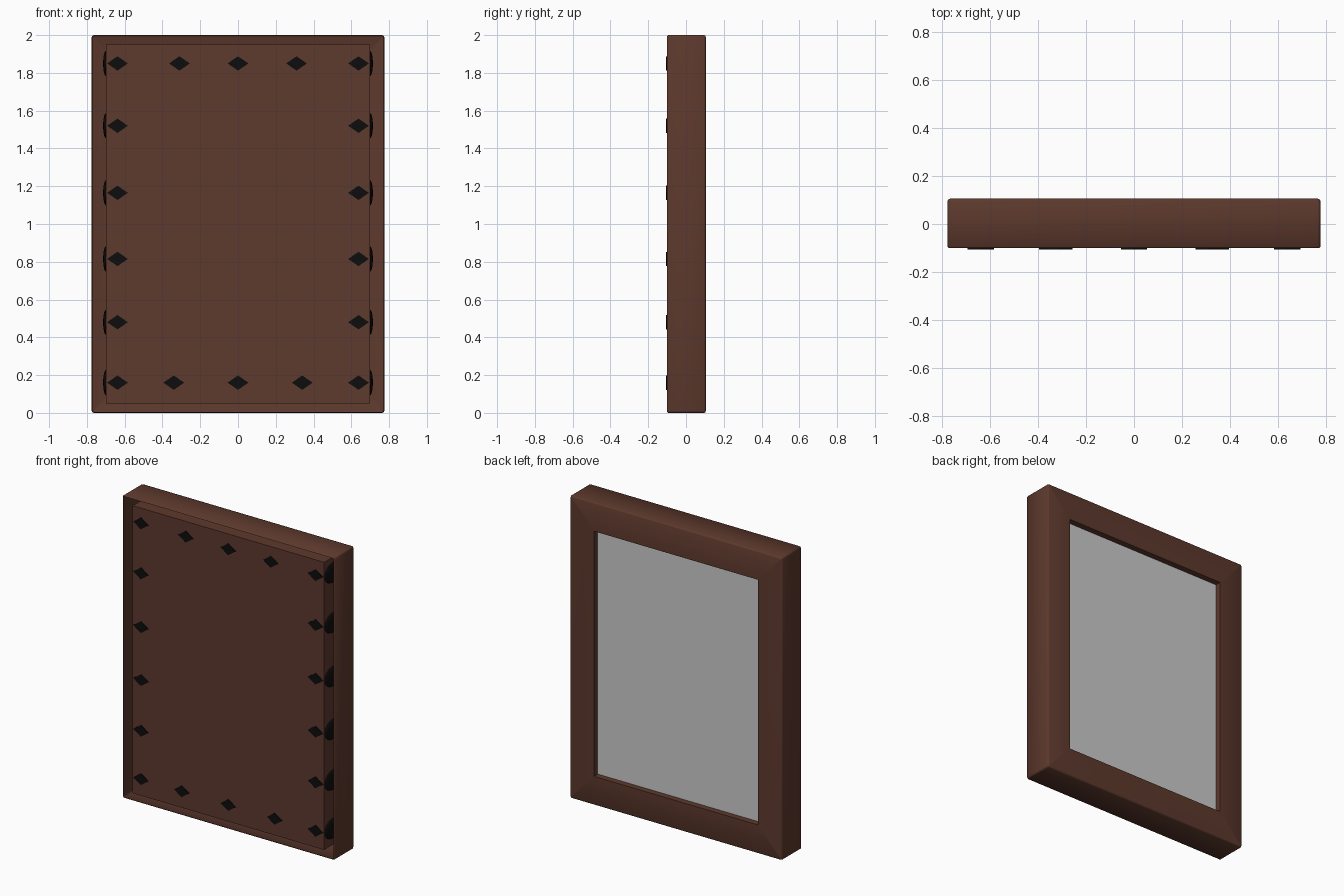
import bpy, bmesh, math
from mathutils import Matrix

if "Cube" in bpy.data.objects:
    bpy.data.objects.remove(bpy.data.objects["Cube"])

def material(name, rgb):
    m = bpy.data.materials.new(name)
    m.diffuse_color = (*rgb, 1)
    m.use_nodes = True
    m.node_tree.nodes["Principled BSDF"].inputs["Base Color"].default_value = m.diffuse_color
    return m

WOOD = material("dark_wood", (0.11, 0.041, 0.026))
BLACK = material("black_metal", (0.004, 0.004, 0.004))

def finish(bm, name, mat=None, smooth=None):
    me = bpy.data.meshes.new(name)
    bm.to_mesh(me)
    bm.free()
    ob = bpy.data.objects.new(name, me)
    bpy.context.collection.objects.link(ob)
    if mat:
        me.materials.append(mat)
    if smooth:
        bpy.ops.object.select_all(action='DESELECT')
        ob.select_set(True)
        bpy.context.view_layer.objects.active = ob
        bpy.ops.object.shade_smooth_by_angle(angle=math.radians(smooth))
    return ob

def rect_loop(bm, hx, hz, y, r, steps=3):
    # rounded rectangle centred on z = 1
    loop = []
    for k, (sx, sz) in enumerate([(1, 1), (-1, 1), (-1, -1), (1, -1)]):
        for i in range(steps + 1):
            a = math.pi / 2 * (k + i / steps)
            loop.append(bm.verts.new((sx * (hx - r) + r * math.cos(a), y,
                                      1 + sz * (hz - r) + r * math.sin(a))))
    return loop

def box(name, x, y0, y1, z0, z1, mat=None):
    bm = bmesh.new()
    bmesh.ops.create_cube(bm, size=1)
    bmesh.ops.transform(bm, verts=bm.verts, matrix=Matrix.Translation((0, (y0 + y1) / 2, (z0 + z1) / 2))
                        @ Matrix.Diagonal((2 * x, y1 - y0, z1 - z0, 1)))
    return finish(bm, name, mat)

# frame: hollow shell, open at the front, with a picture opening at the back
bm = bmesh.new()
profile = [(0.769, 0.994, -0.1, 0.008), (0.775, 1.0, -0.094, 0.012),
           (0.775, 1.0, 0.095, 0.012), (0.772, 0.997, 0.102, 0.01),
           (0.765, 0.99, 0.105, 0.006), (0.60, 0.81, 0.105, 0.0005),
           (0.60, 0.81, 0.06, 0.0005)]
loops = [rect_loop(bm, *p) for p in profile]
for a, b in zip(loops, loops[1:]):
    for i in range(len(a)):
        j = (i + 1) % len(a)
        bm.faces.new((a[i], a[j], b[j], b[i]))
bmesh.ops.remove_doubles(bm, verts=bm.verts, dist=0.001)
bmesh.ops.recalc_face_normals(bm, faces=bm.faces)
finish(bm, "frame", WOOD, 50)

# backing board and picture pane
box("backing_board", 0.70, -0.1, 0.05, 0.05, 1.95, WOOD)
box("pane", 0.605, 0.05, 0.065, 0.185, 1.815)

# diamond studs on the backing board
rows = [0.16, 0.48, 0.815, 1.165, 1.52, 1.85]
spots = [(s * 0.638, z) for s in (-1, 1) for z in rows]
spots += [(x, 1.85) for x in (-0.31, 0, 0.31)] + [(x, 0.16) for x in (-0.34, 0, 0.34)]
for x, z in spots:
    bm = bmesh.new()
    pts = [(x + dx, -0.105, z + dz) for dx, dz in ((0.055, 0), (0, 0.038), (-0.055, 0), (0, -0.038))]
    face = bm.faces.new([bm.verts.new(p) for p in pts])
    ext = bmesh.ops.extrude_face_region(bm, geom=[face])
    bmesh.ops.translate(bm, vec=(0, 0.008, 0),
                        verts=[g for g in ext["geom"] if isinstance(g, bmesh.types.BMVert)])
    bmesh.ops.recalc_face_normals(bm, faces=bm.faces)
    finish(bm, "diamond_stud", BLACK)

# domed studs on the sides of the backing board
for s in (-1, 1):
    for z in rows:
        bm = bmesh.new()
        bmesh.ops.create_uvsphere(bm, u_segments=20, v_segments=12, radius=1)
        bmesh.ops.transform(bm, verts=bm.verts, matrix=Matrix.Translation((s * 0.70, -0.01, z))
                            @ Matrix.Diagonal((0.014, 0.085, 0.066, 1)))
        finish(bm, "side_stud", BLACK, 60)
